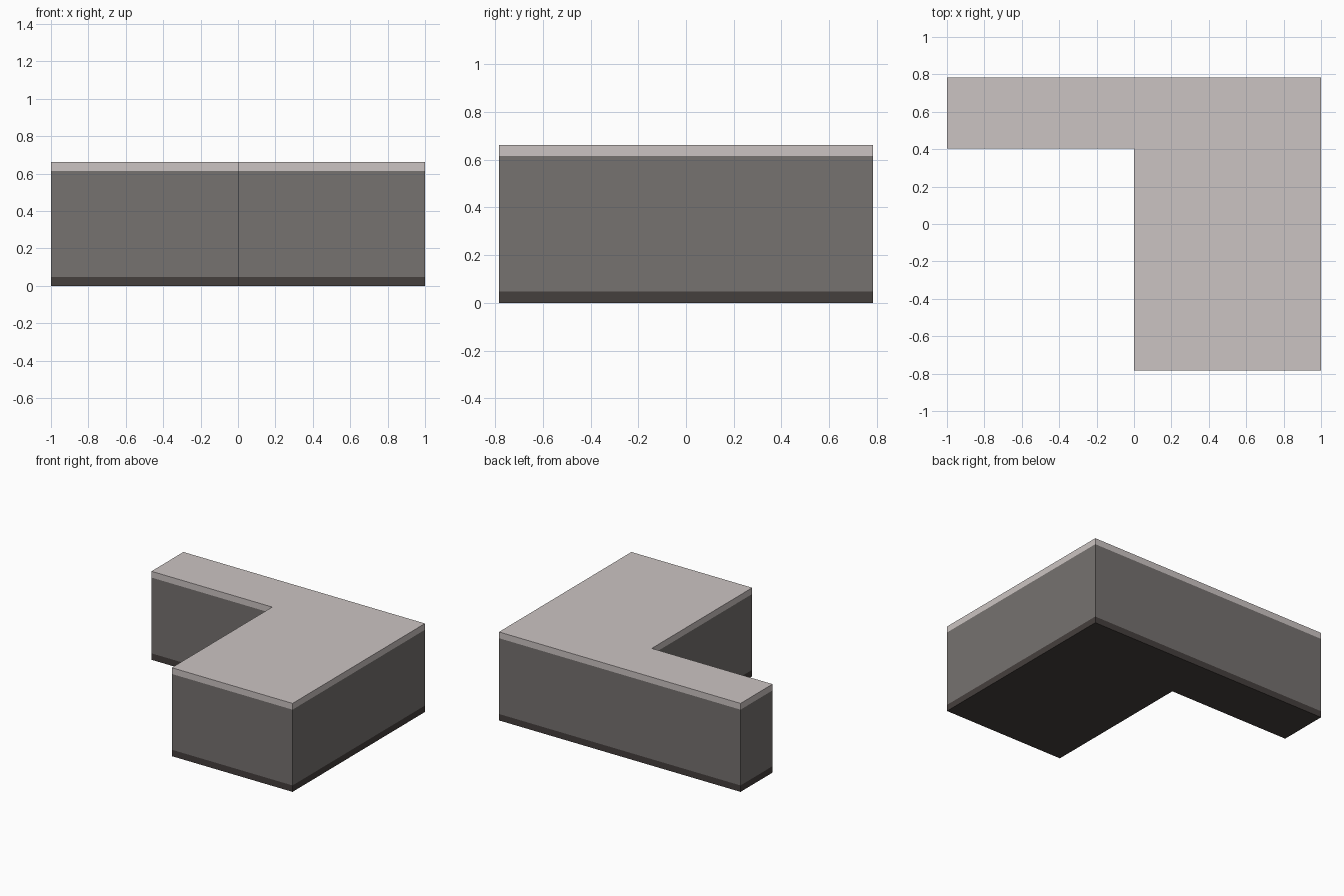
import bpy, bmesh

if "Cube" in bpy.data.objects:
    bpy.data.objects.remove(bpy.data.objects["Cube"])

# Shared L-shaped footprint, counter-clockwise from above
OUTLINE = [(0, -0.783), (1, -0.783), (1, 0.783), (-1, 0.783), (-1, 0.405), (0, 0.405)]


def slab(name, z0, z1, color):
    """Extrude the footprint from z0 to z1."""
    bm = bmesh.new()
    face = bm.faces.new([bm.verts.new((x, y, z0)) for x, y in OUTLINE])
    ext = bmesh.ops.extrude_face_region(bm, geom=[face], use_keep_orig=True)
    top = [v for v in ext["geom"] if isinstance(v, bmesh.types.BMVert)]
    bmesh.ops.translate(bm, verts=top, vec=(0, 0, z1 - z0))
    bmesh.ops.recalc_face_normals(bm, faces=bm.faces)
    mesh = bpy.data.meshes.new(name)
    bm.to_mesh(mesh)
    bm.free()
    mat = bpy.data.materials.new(name + "_color")
    mat.diffuse_color = (*color, 1)
    mat.use_nodes = True
    mat.node_tree.nodes["Principled BSDF"].inputs["Base Color"].default_value = mat.diffuse_color
    mesh.materials.append(mat)
    obj = bpy.data.objects.new(name, mesh)
    bpy.context.collection.objects.link(obj)
    return obj


# Dark plinth, counter body and pale worktop, all flush
slab("plinth", 0, 0.048, (0.06, 0.05, 0.047))
slab("counter_body", 0.048, 0.615, (0.18, 0.168, 0.16))
slab("worktop", 0.615, 0.662, (0.6, 0.55, 0.54))
